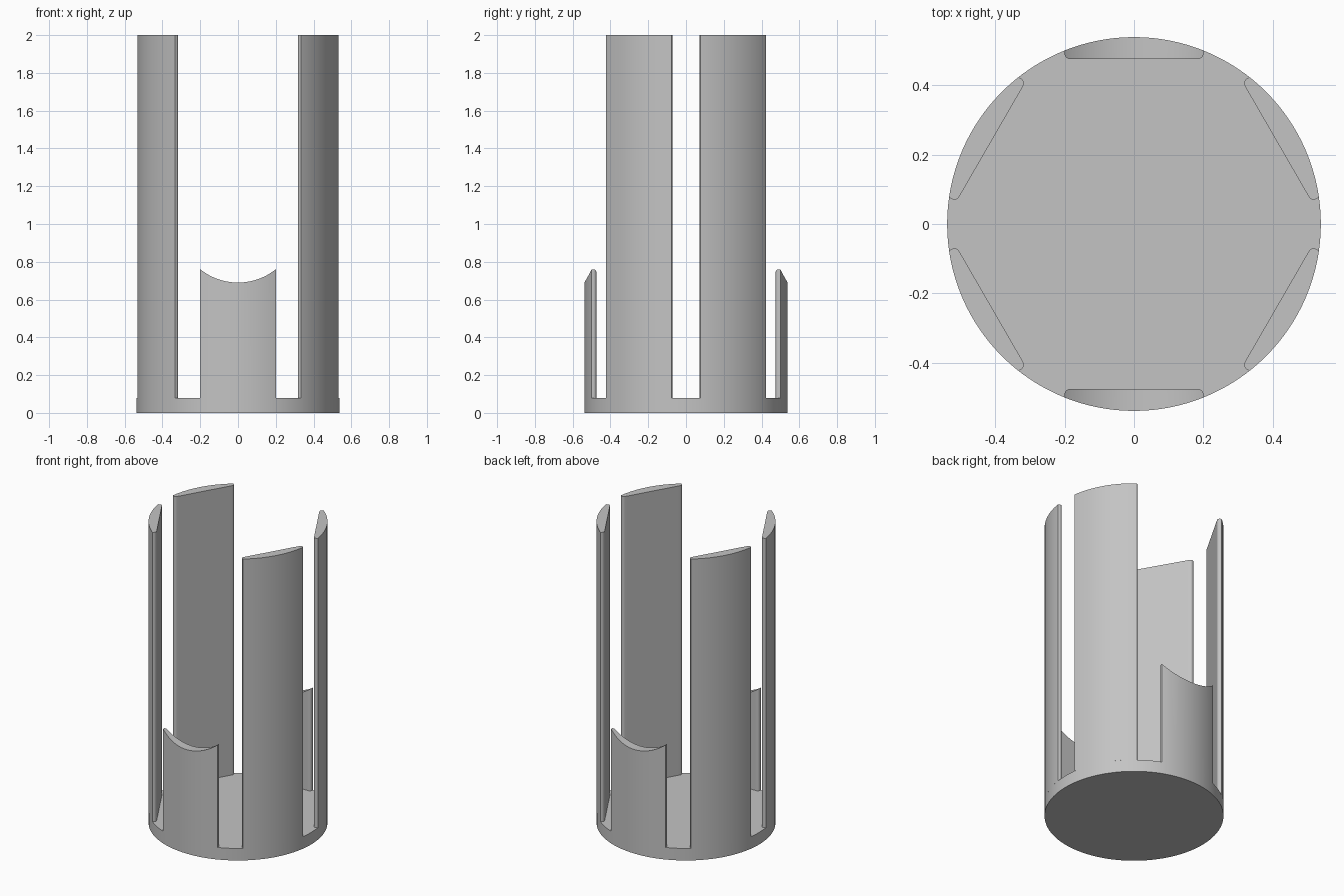
import bpy, bmesh
from math import sin, cos, pi, sqrt, radians
from mathutils import Matrix

if "Cube" in bpy.data.objects:
    bpy.data.objects.remove(bpy.data.objects["Cube"])

RADIUS, BASE_H, HEIGHT = 0.538, 0.08, 2.0
HALF_W, INNER, FILLET = 0.2, 0.475, 0.016
SCOOP_R, SCOOP_Z = 0.32, 1.01

grey = bpy.data.materials.new("plain grey")
grey.use_nodes = True
grey.diffuse_color = (0.55, 0.55, 0.55, 1)
grey.node_tree.nodes["Principled BSDF"].inputs["Base Color"].default_value = grey.diffuse_color


def add_object(name, bm):
    bmesh.ops.recalc_face_normals(bm, faces=bm.faces)
    mesh = bpy.data.meshes.new(name)
    bm.to_mesh(mesh)
    bm.free()
    mesh.materials.append(grey)
    obj = bpy.data.objects.new(name, mesh)
    bpy.context.collection.objects.link(obj)
    bpy.ops.object.select_all(action="DESELECT")
    obj.select_set(True)
    bpy.context.view_layer.objects.active = obj
    bpy.ops.object.shade_smooth_by_angle(angle=radians(30))


# Stations across a panel: x and inner y, with rounded inner corners
flat = HALF_W - FILLET
right = [(flat + FILLET * sin(t), INNER + FILLET * (1 - cos(t)))
         for t in (i * pi / 12 for i in range(7))]
middle = [(flat * i / 12, INNER) for i in range(-11, 12)]
stations = [(-x, y) for x, y in reversed(right)] + middle + right


def panel(name, angle, top):
    """Upright panel: flat inside, round outside, top height given by x."""
    bm = bmesh.new()
    rows = []
    for x, y in stations:
        outer = sqrt(RADIUS ** 2 - x * x)
        loop = [(y, BASE_H), (outer, BASE_H), (outer, top(x)), (y, top(x))]
        rows.append([bm.verts.new((x, py, z)) for py, z in loop])
    for a, b in zip(rows, rows[1:]):
        for i in range(4):
            j = (i + 1) % 4
            bm.faces.new((a[i], a[j], b[j], b[i]))
    bm.faces.new(rows[0])
    bm.faces.new(rows[-1])
    bm.transform(Matrix.Rotation(radians(angle), 4, "Z"))
    add_object(name, bm)


# Round base
bm = bmesh.new()
bmesh.ops.create_cone(bm, cap_ends=True, segments=128, radius1=RADIUS, radius2=RADIUS,
                      depth=BASE_H, matrix=Matrix.Translation((0, 0, BASE_H / 2)))
add_object("base", bm)

# Two short panels with scooped tops
for name, angle in (("short_panel_back", 0), ("short_panel_front", 180)):
    panel(name, angle, lambda x: SCOOP_Z - sqrt(SCOOP_R ** 2 - x * x))

# Four tall panels
for name, angle in (("back_right", -60), ("back_left", 60),
                    ("front_left", 120), ("front_right", 240)):
    side = "left" if angle < 0 or angle == 240 else "right"
    panel("tall_panel_" + name.split("_")[0] + "_" + side, angle, lambda x: HEIGHT)
